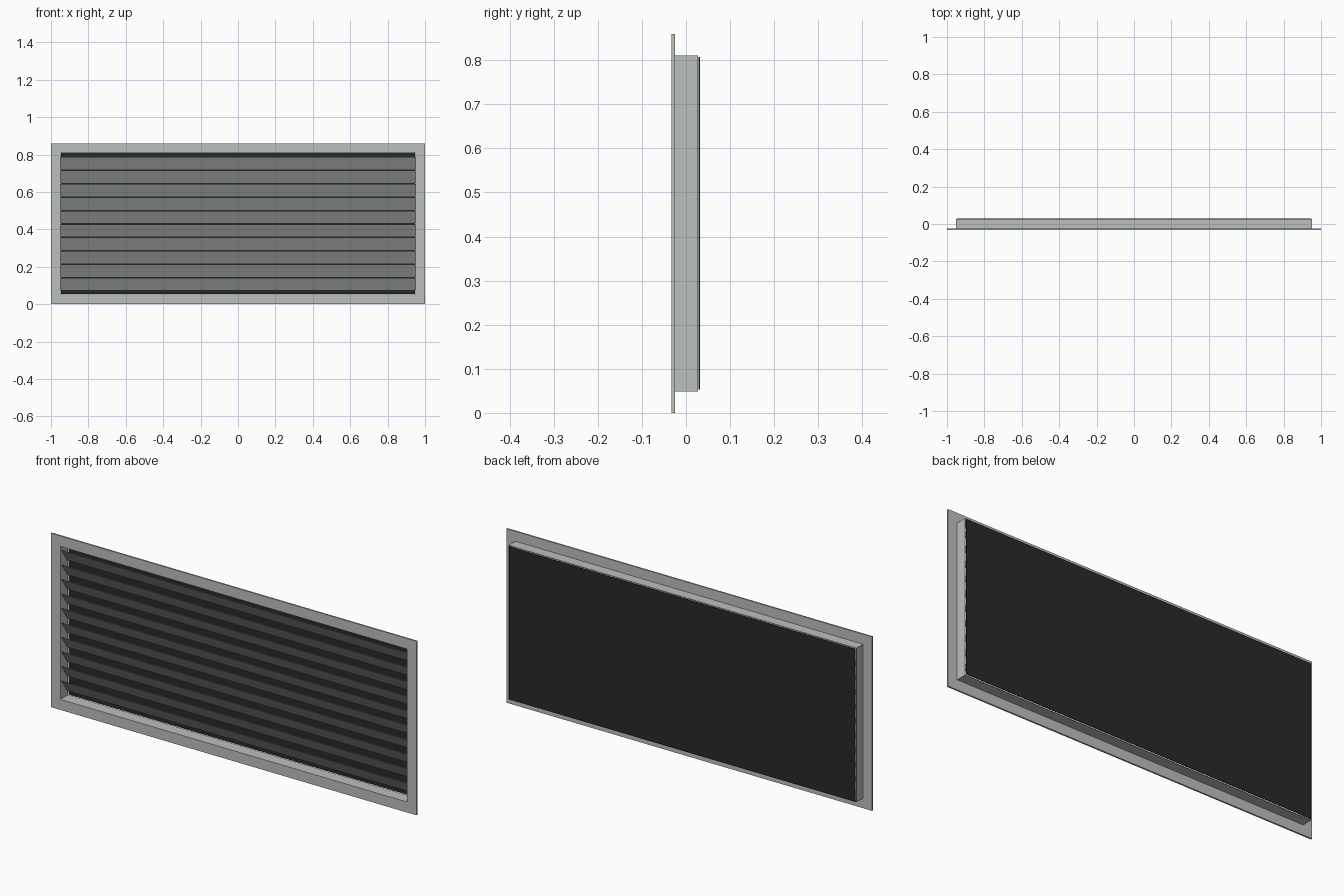
import bpy, bmesh, math

if "Cube" in bpy.data.objects:
    bpy.data.objects.remove(bpy.data.objects["Cube"])


def material(name, rgb):
    m = bpy.data.materials.new(name)
    m.diffuse_color = (*rgb, 1)
    m.use_nodes = True
    m.node_tree.nodes["Principled BSDF"].inputs["Base Color"].default_value = m.diffuse_color
    return m


GREY = material("light grey metal", (0.50, 0.53, 0.515))
DARK = material("dark mesh", (0.022, 0.022, 0.022))
MID_Z = 0.43


def make_object(name, bm, mat):
    bmesh.ops.recalc_face_normals(bm, faces=bm.faces)
    me = bpy.data.meshes.new(name)
    bm.to_mesh(me)
    bm.free()
    me.materials.append(mat)
    ob = bpy.data.objects.new(name, me)
    bpy.context.collection.objects.link(ob)
    return ob


def ring(name, outer, inner, y0, y1, mat):
    """Rectangular tube along y; outer and inner are half sizes in x and z."""
    bm = bmesh.new()
    corners = [(-1, -1), (1, -1), (1, 1), (-1, 1)]
    loops = [[bm.verts.new((sx * h[0], y, MID_Z + sz * h[1])) for sx, sz in corners]
             for h, y in ((outer, y0), (outer, y1), (inner, y1), (inner, y0))]
    for k in range(4):
        a, b = loops[k], loops[(k + 1) % 4]
        for i in range(4):
            j = (i + 1) % 4
            bm.faces.new((a[i], a[j], b[j], b[i]))
    return make_object(name, bm, mat)


def prism(name, profile, half_x, mat):
    """Extrude a (y, z) profile across x."""
    bm = bmesh.new()
    left = [bm.verts.new((-half_x, y, z)) for y, z in profile]
    right = [bm.verts.new((half_x, y, z)) for y, z in profile]
    bm.faces.new(left)
    bm.faces.new(right)
    n = len(profile)
    for i in range(n):
        j = (i + 1) % n
        bm.faces.new((left[i], left[j], right[j], right[i]))
    return make_object(name, bm, mat)


# Front flange and the thin-walled sleeve behind it
ring("flange", (1.0, 0.43), (0.948, 0.378), -0.033, -0.025, GREY)
ring("sleeve", (0.951, 0.381), (0.948, 0.378), -0.025, 0.027, GREY)

# Ten slats sloping down toward the back
PITCH, HALF_H, THICK = 0.0717, 0.033, 0.003
for i in range(10):
    z = MID_Z + (i - 4.5) * PITCH
    prism(f"slat_{i + 1}",
          [(-0.025, z + HALF_H), (0.021, z - HALF_H),
           (0.021 + THICK, z - HALF_H), (-0.025 + THICK, z + HALF_H)],
          0.948, GREY)

# Dark backing screen
prism("back_screen", [(0.0285, 0.053), (0.032, 0.053), (0.032, 0.807), (0.0285, 0.807)],
      0.947, DARK)
